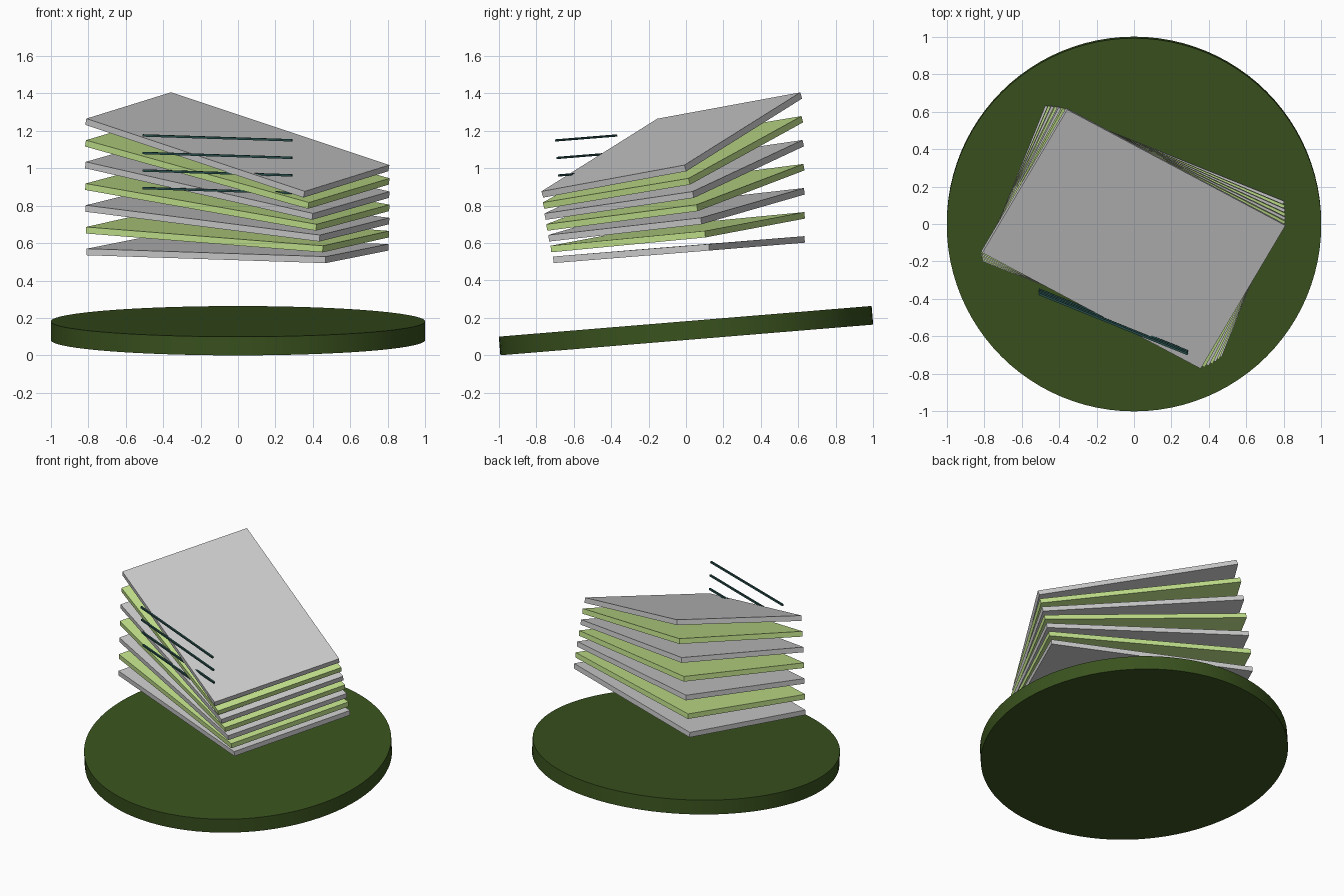
import bpy
from math import radians
from mathutils import Vector, Matrix

if "Cube" in bpy.data.objects:
    bpy.data.objects.remove(bpy.data.objects["Cube"])


def material(name, color):
    m = bpy.data.materials.new(name)
    m.diffuse_color = (*color, 1)
    m.use_nodes = True
    m.node_tree.nodes["Principled BSDF"].inputs["Base Color"].default_value = m.diffuse_color
    return m


dark_green = material("dark_green", (0.042, 0.085, 0.013))
light_green = material("light_green", (0.54, 0.76, 0.26))
teal = material("dark_teal", (0.02, 0.075, 0.068))


def box(name, centre, along, across, size, mat=None):
    """Box whose x axis follows 'along' and whose y axis lies towards 'across'."""
    x = along.normalized()
    z = x.cross(across).normalized()
    y = z.cross(x)
    bpy.ops.mesh.primitive_cube_add(size=1)
    ob = bpy.context.object
    ob.name = name
    rot = Matrix((x, y, z)).transposed().to_4x4()
    ob.matrix_world = Matrix.Translation(centre) @ rot @ Matrix.Diagonal((*size, 1))
    if mat:
        ob.data.materials.append(mat)
    return ob


# Tilted round base
TILT = radians(4.7)
bpy.ops.mesh.primitive_cylinder_add(vertices=96, radius=1, depth=0.1,
                                    location=(0, 0, 0.132), rotation=(TILT, 0, 0))
base = bpy.context.object
base.name = "base_disc"
base.data.materials.append(dark_green)
bpy.ops.object.shade_smooth_by_angle(angle=radians(30))

# Stack of seven plates fanning out from the lowest to the highest
# (left, front and back corners of the upper face)
low = [Vector(p) for p in ((-0.806, -0.20, 0.570), (0.467, -0.71, 0.528), (-0.473, 0.632, 0.637))]
high = [Vector(p) for p in ((-0.810, -0.15, 1.266), (0.357, -0.77, 0.877), (-0.358, 0.608, 1.405))]
THICK = 0.035
for i in range(7):
    left, front, back = (a.lerp(b, i / 6) for a, b in zip(low, high))
    u, v = front - left, back - left
    centre = (front + back) / 2 - u.cross(v).normalized() * THICK / 2
    box(f"plate_{i + 1}", centre, u, v, (1.376, 0.90, THICK), light_green if i % 2 else None)

# Four thin rods in front, parallel to the base
start, end = Vector((-0.508, -0.350, 0.894)), Vector((0.288, -0.672, 0.868))
up = Matrix.Rotation(TILT, 3, 'X') @ Vector((0, 0, 1))
for i in range(4):
    d = end - start
    box(f"rod_{i + 1}", (start + end) / 2 + up * 0.094 * i, d, up.cross(d),
        (d.length, 0.012, 0.012), teal)
